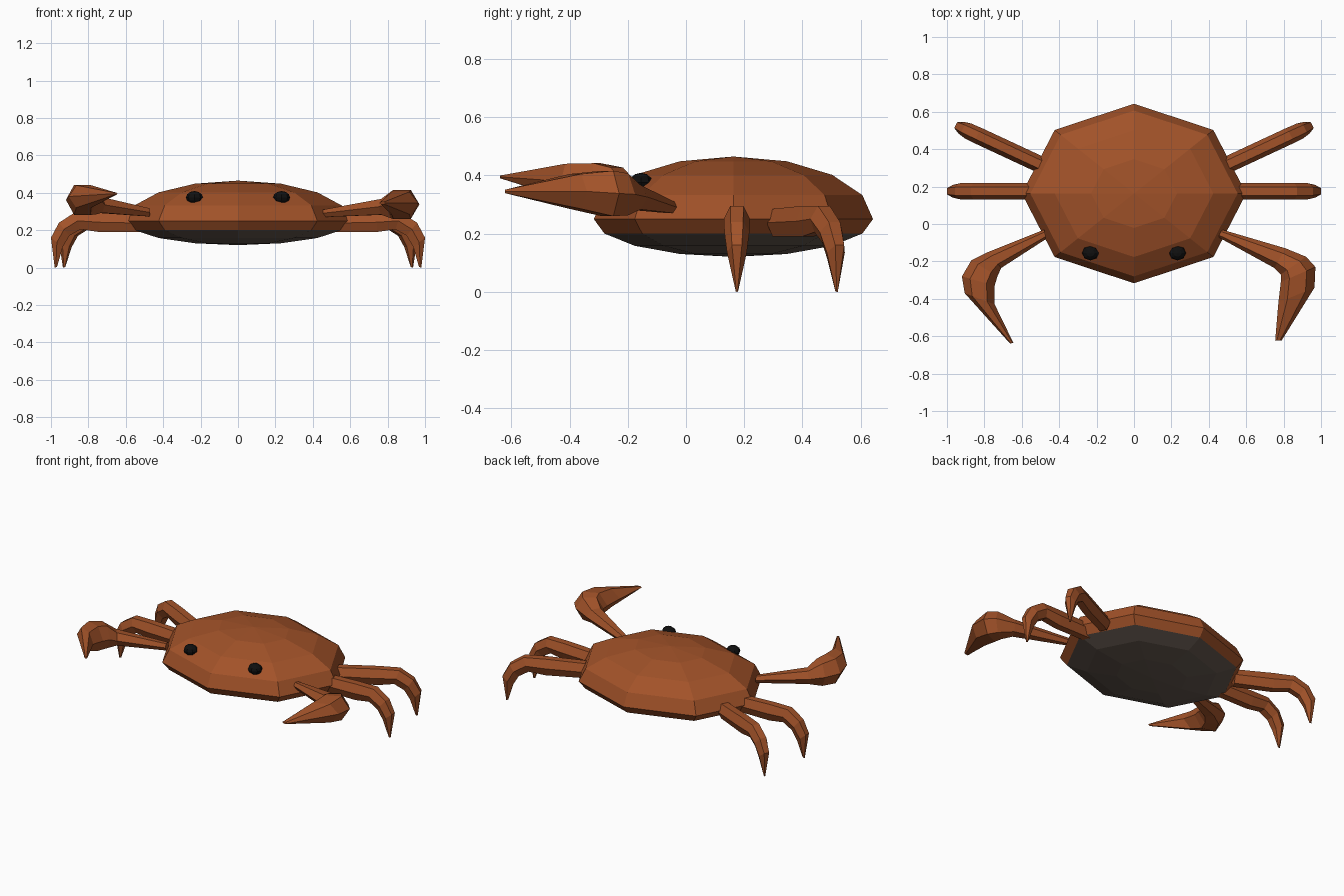
import bpy, bmesh
from math import sin, cos, pi, radians
from mathutils import Vector, Matrix

if "Cube" in bpy.data.objects:
    bpy.data.objects.remove(bpy.data.objects["Cube"])


def material(name, rgb):
    m = bpy.data.materials.new(name)
    m.diffuse_color = (*rgb, 1)
    m.use_nodes = True
    m.node_tree.nodes["Principled BSDF"].inputs["Base Color"].default_value = m.diffuse_color
    return m


SHELL = material("shell_brown", (0.36, 0.085, 0.022))
BELLY = material("belly_grey", (0.125, 0.095, 0.075))
BLACK = material("eye_black", (0.005, 0.005, 0.005))


def finish(bm, name, *mats):
    bmesh.ops.recalc_face_normals(bm, faces=bm.faces)
    mesh = bpy.data.meshes.new(name)
    bm.to_mesh(mesh)
    bm.free()
    for m in mats:
        mesh.materials.append(m)
    ob = bpy.data.objects.new(name, mesh)
    bpy.context.collection.objects.link(ob)
    return ob


def hex_tube(name, sections, matrix=Matrix()):
    """Loft six-sided rings; each section is (centre, side vector, up vector)."""
    bm = bmesh.new()
    rings = []
    for c, side, up in sections:
        rings.append([bm.verts.new(matrix @ (c + side * cos(k * pi / 3) + up * sin(k * pi / 3) / 0.866))
                      for k in range(6)])
    for a, b in zip(rings, rings[1:]):
        for k in range(6):
            j = (k + 1) % 6
            bm.faces.new((a[k], a[j], b[j], b[k]))
    bm.faces.new(rings[0])
    bm.faces.new(rings[-1])
    return finish(bm, name, SHELL)


# Body: eight-sided ball, flatter underneath, with a grey belly
bm = bmesh.new()
bmesh.ops.create_uvsphere(bm, u_segments=8, v_segments=8, radius=1)
for v in bm.verts:
    v.co = Vector((v.co.x * 0.6, v.co.y * 0.48 + 0.163, 0.25 + v.co.z * (0.215 if v.co.z > 0 else 0.13)))
for f in bm.faces:
    f.material_index = 1 if f.calc_center_median().z < 0.195 else 0
finish(bm, "body", SHELL, BELLY)

# Eyes
for side, tag in ((1, "right"), (-1, "left")):
    bm = bmesh.new()
    bmesh.ops.create_uvsphere(bm, u_segments=8, v_segments=6, radius=1)
    bm.transform(Matrix.Translation((side * 0.233, -0.155, 0.375)) @ Matrix.Diagonal((0.045, 0.04, 0.034, 1)))
    finish(bm, "eye_" + tag, BLACK)

# Walking legs: upper point, lower point (outward, z) and half width
LEG = [((0, 0.285), (0, 0.19), 0.045),
       ((0.24, 0.295), (0.24, 0.19), 0.045),
       ((0.37, 0.295), (0.34, 0.205), 0.045),
       ((0.455, 0.24), (0.40, 0.17), 0.043),
       ((0.498, 0.16), (0.435, 0.11), 0.034),
       ((0.478, 0.0), (0.466, 0.003), 0.004)]
leg_sections = []
for (ud, uz), (ld, lz), w in LEG:
    u, l = Vector((ud, 0, uz)), Vector((ld, 0, lz))
    leg_sections.append(((u + l) / 2, Vector((0, w, 0)), (u - l) / 2))
for name, y, angle in (("middle_leg", 0.175, 0), ("back_leg", 0.318, 25)):
    place = Matrix.Translation((0.502, y, 0)) @ Matrix.Rotation(radians(angle), 4, 'Z')
    hex_tube(name + "_right", leg_sections, place)
    hex_tube(name + "_left", leg_sections, Matrix.Diagonal((-1, 1, 1, 1)) @ place)

# Claws: outer xy, inner xy, centre z, half height (the two differ slightly)
CLAWS = {
    "claw_right": [((0.47, -0.03), (0.45, -0.07), 0.29, 0.02),
                   ((0.81, -0.13), (0.75, -0.235), 0.325, 0.042),
                   ((0.92, -0.175), (0.785, -0.27), 0.335, 0.072),
                   ((0.97, -0.23), (0.785, -0.31), 0.338, 0.078),
                   ((0.965, -0.34), (0.772, -0.42), 0.345, 0.06),
                   ((0.79, -0.622), (0.755, -0.622), 0.345, 0.006)],
    "claw_left": [((-0.48, -0.03), (-0.47, -0.08), 0.295, 0.022),
                  ((-0.78, -0.15), (-0.71, -0.235), 0.335, 0.042),
                  ((-0.87, -0.195), (-0.73, -0.28), 0.355, 0.072),
                  ((-0.92, -0.28), (-0.745, -0.33), 0.362, 0.08),
                  ((-0.905, -0.37), (-0.745, -0.43), 0.38, 0.06),
                  ((-0.662, -0.64), (-0.645, -0.635), 0.395, 0.005)],
}
for name, rows in CLAWS.items():
    sections = []
    for o, i, z, h in rows:
        o, i = Vector((*o, z)), Vector((*i, z))
        sections.append(((o + i) / 2, (o - i) / 2, Vector((0, 0, h))))
    hex_tube(name, sections)
